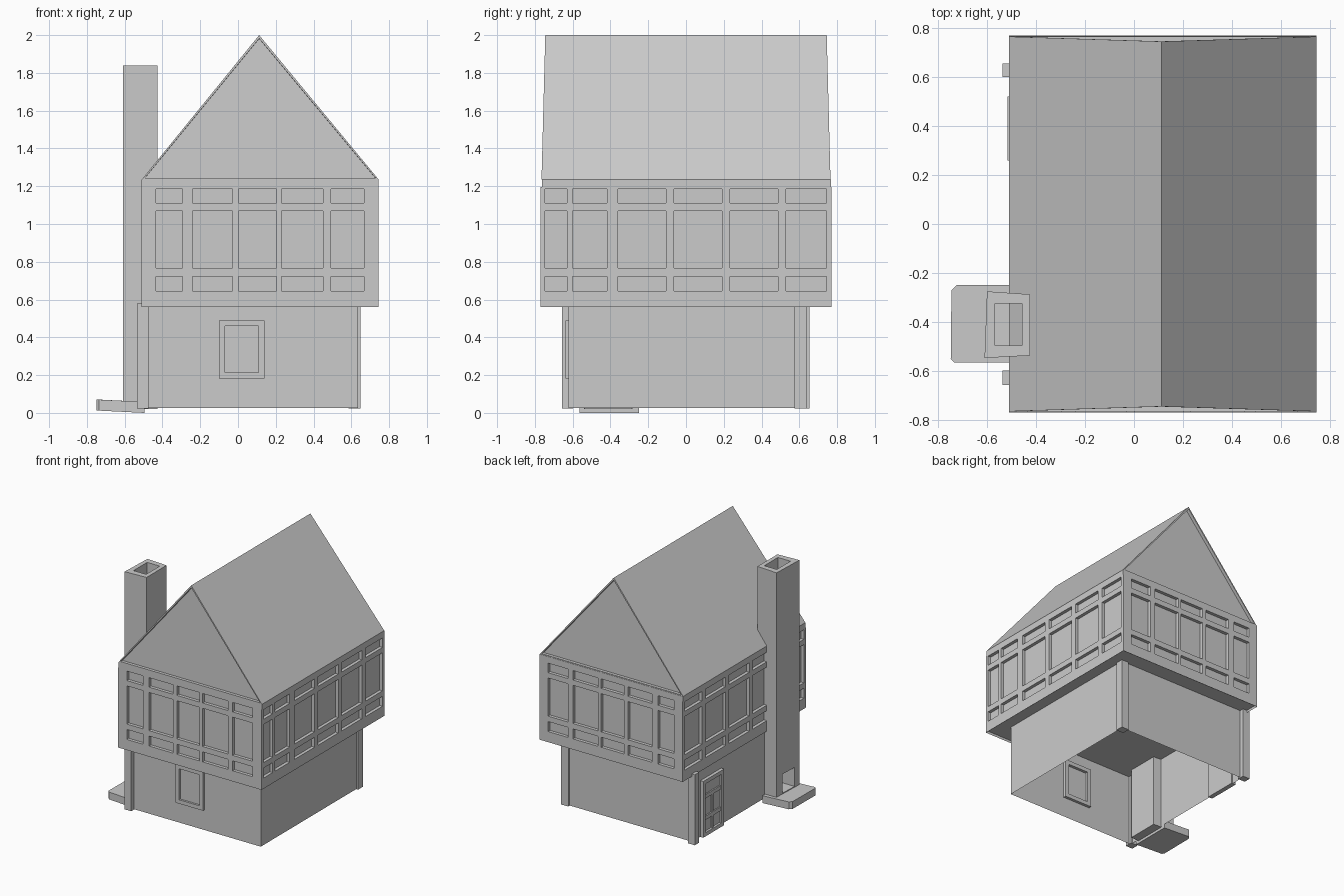
import bpy, bmesh
from mathutils import Vector

if "Cube" in bpy.data.objects:
    bpy.data.objects.remove(bpy.data.objects["Cube"])


def finish(bm, name):
    me = bpy.data.meshes.new(name)
    bm.to_mesh(me)
    bm.free()
    ob = bpy.data.objects.new(name, me)
    bpy.context.collection.objects.link(ob)
    return ob


def prism(name, pts, axis_vec):
    """Closed solid: polygon swept along a vector."""
    bm = bmesh.new()
    f = bm.faces.new([bm.verts.new(p) for p in pts])
    ext = bmesh.ops.extrude_face_region(bm, geom=[f], use_keep_orig=True)
    bmesh.ops.translate(bm, vec=axis_vec,
                        verts=[v for v in ext['geom'] if isinstance(v, bmesh.types.BMVert)])
    bmesh.ops.recalc_face_normals(bm, faces=bm.faces)
    return finish(bm, name)


def box(name, x, y, z):
    pts = [(x[0], y[0], z[0]), (x[1], y[0], z[0]), (x[1], y[1], z[0]), (x[0], y[1], z[0])]
    return prism(name, pts, (0, 0, z[1] - z[0]))


def ring(name, x, y, z):
    """Four walls, open above and below."""
    bm = bmesh.new()
    c = [(x[0], y[0]), (x[1], y[0]), (x[1], y[1]), (x[0], y[1])]
    lo = [bm.verts.new((*p, z[0])) for p in c]
    hi = [bm.verts.new((*p, z[1])) for p in c]
    for i in range(4):
        j = (i + 1) % 4
        bm.faces.new((lo[i], lo[j], hi[j], hi[i]))
    return finish(bm, name)


def frame(name, axis, u, z, d, w):
    """Rectangular frame; axis 'y' lies in the xz plane, 'x' in the yz plane."""
    parts = [((u[0], u[0] + w), z), ((u[1] - w, u[1]), z),
             ((u[0] + w, u[1] - w), (z[0], z[0] + w)),
             ((u[0] + w, u[1] - w), (z[1] - w, z[1]))]
    for i, (uu, zz) in enumerate(parts):
        n = f"{name}_{i + 1}"
        box(n, uu, d, zz) if axis == 'y' else box(n, d, uu, zz)


def cut(target, cutter):
    m = target.modifiers.new("cut", 'BOOLEAN')
    m.operation, m.solver, m.object = 'DIFFERENCE', 'EXACT', cutter
    bpy.context.view_layer.objects.active = target
    bpy.ops.object.modifier_apply(modifier=m.name)
    bpy.data.objects.remove(cutter)


X0, X1, Y0, Y1 = -0.51, 0.745, -0.77, 0.77
ZF, ZT = 0.56, 1.195
ROWS = [ZF, 0.644, 0.723, 0.766, 1.068, 1.11, 1.185, ZT]
XB = [X0, -0.435, -0.293, -0.24, -0.03, 0.003, 0.203, 0.23, 0.451, 0.493, 0.668, X1]
YB = [Y0, -0.746, -0.63, -0.6, -0.418, -0.36, -0.106, -0.063, 0.19, 0.233, 0.487, 0.53, 0.744, Y1]


def panel_wall(name, us, origin, u, depth=0.025):
    """Timber grid: every odd/odd cell is a recessed panel."""
    origin, u = Vector(origin), Vector(u)
    up = Vector((0, 0, 1))
    back = -u.cross(up) * depth
    bm = bmesh.new()

    def quad(p):
        bm.faces.new([bm.verts.new(q) for q in p])
    for i in range(len(us) - 1):
        for j in range(len(ROWS) - 1):
            o = [origin + u * a + up * b for a, b in
                 ((us[i], ROWS[j]), (us[i + 1], ROWS[j]),
                  (us[i + 1], ROWS[j + 1]), (us[i], ROWS[j + 1]))]
            if i % 2 and j % 2:
                p = [q + back for q in o]
                quad(p)
                for k in range(4):
                    n = (k + 1) % 4
                    quad((o[k], o[n], p[n], p[k]))
            else:
                quad(o)
    bmesh.ops.remove_doubles(bm, verts=bm.verts, dist=1e-5)
    finish(bm, name)


# Upper storey
panel_wall("upper_wall_front", XB, (0, Y0, 0), (1, 0, 0))
panel_wall("upper_wall_right", YB, (X1, 0, 0), (0, 1, 0))
panel_wall("upper_wall_back", [-a for a in reversed(XB)], (0, Y1, 0), (-1, 0, 0))
panel_wall("upper_wall_left", [-a for a in reversed(YB)], (X0, 0, 0), (0, -1, 0))
box("top_beam", (X0, X1), (-0.763, 0.767), (ZT - 0.005, 1.235))

# Underside with a shallow lip
bm = bmesh.new()
f = bm.faces.new([bm.verts.new(p) for p in
                  ((X0, Y0, ZF), (X0, Y1, ZF), (X1, Y1, ZF), (X1, Y0, ZF))])
bmesh.ops.inset_region(bm, faces=[f], thickness=0.03)
ret = bmesh.ops.extrude_face_region(bm, geom=[f])
bmesh.ops.translate(bm, vec=(0, 0, 0.02),
                    verts=[v for v in ret['geom'] if isinstance(v, bmesh.types.BMVert)])
bmesh.ops.delete(bm, geom=[f], context='FACES_ONLY')
finish(bm, "upper_floor_underside")

# Roof with recessed gables
bm = bmesh.new()
ends = []
for s in (-1, 1):
    ends.append([bm.verts.new(p) for p in
                 ((X0, s * 0.765, 1.235), (X1, s * 0.765, 1.235), (0.112, s * 0.745, 2.0))])
a, b = ends
gables = [bm.faces.new(a), bm.faces.new(b[::-1])]
for i in range(3):
    j = (i + 1) % 3
    bm.faces.new((a[j], a[i], b[i], b[j]))
bmesh.ops.recalc_face_normals(bm, faces=bm.faces)
for g in gables:
    bmesh.ops.inset_region(bm, faces=[g], thickness=0.018)
    r = bmesh.ops.inset_region(bm, faces=[g], thickness=0.0005, depth=-0.025)
finish(bm, "roof")

# Ground storey and corner posts
ring("ground_walls", (-0.49, 0.635), (-0.622, 0.622), (0.025, 0.58))
for name, x, y in (("post_front_left", (-0.536, -0.475), (-0.657, -0.598)),
                   ("post_back_left", (-0.536, -0.475), (0.60, 0.655)),
                   ("post_back_right", (0.585, 0.648), (0.575, 0.637))):
    box(name, x, y, (0.022, 0.58))

# Front window
frame("window_frame", 'y', (-0.10, 0.14), (0.183, 0.49), (-0.638, -0.60), 0.031)

# Door on the left side
frame("door_frame", 'x', (0.26, 0.52), (0.025, 0.47), (-0.516, -0.48), 0.03)
box("door_leaf", (-0.499, -0.48), (0.29, 0.49), (0.055, 0.44))
for i, z in enumerate((0.15, 0.32)):
    box(f"door_rail_{i + 1}", (-0.509, -0.49), (0.29, 0.49), (z, z + 0.03))
box("door_stile", (-0.509, -0.49), (0.38, 0.40), (0.055, 0.32))

# Chimney with flue and hearth opening
chimney = prism("chimney", [(-0.61, -0.547, 0.02), (-0.425, -0.537, 0.02),
                            (-0.425, -0.287, 0.02), (-0.60, -0.275, 0.02)], (0, 0, 1.82))
cut(chimney, box("flue_cutter", (-0.568, -0.458), (-0.495, -0.325), (0.9, 2.0)))
cut(chimney, box("hearth_cutter", (-0.7, -0.50), (-0.49, -0.345), (0.07, 0.22)))

# Hearth slab
prism("hearth_slab", [(-0.495, -0.565, 0.0), (-0.735, -0.565, 0.012), (-0.748, -0.55, 0.013),
                      (-0.745, -0.27, 0.013), (-0.725, -0.25, 0.012), (-0.495, -0.25, 0.0)],
      (0, 0, 0.058))
